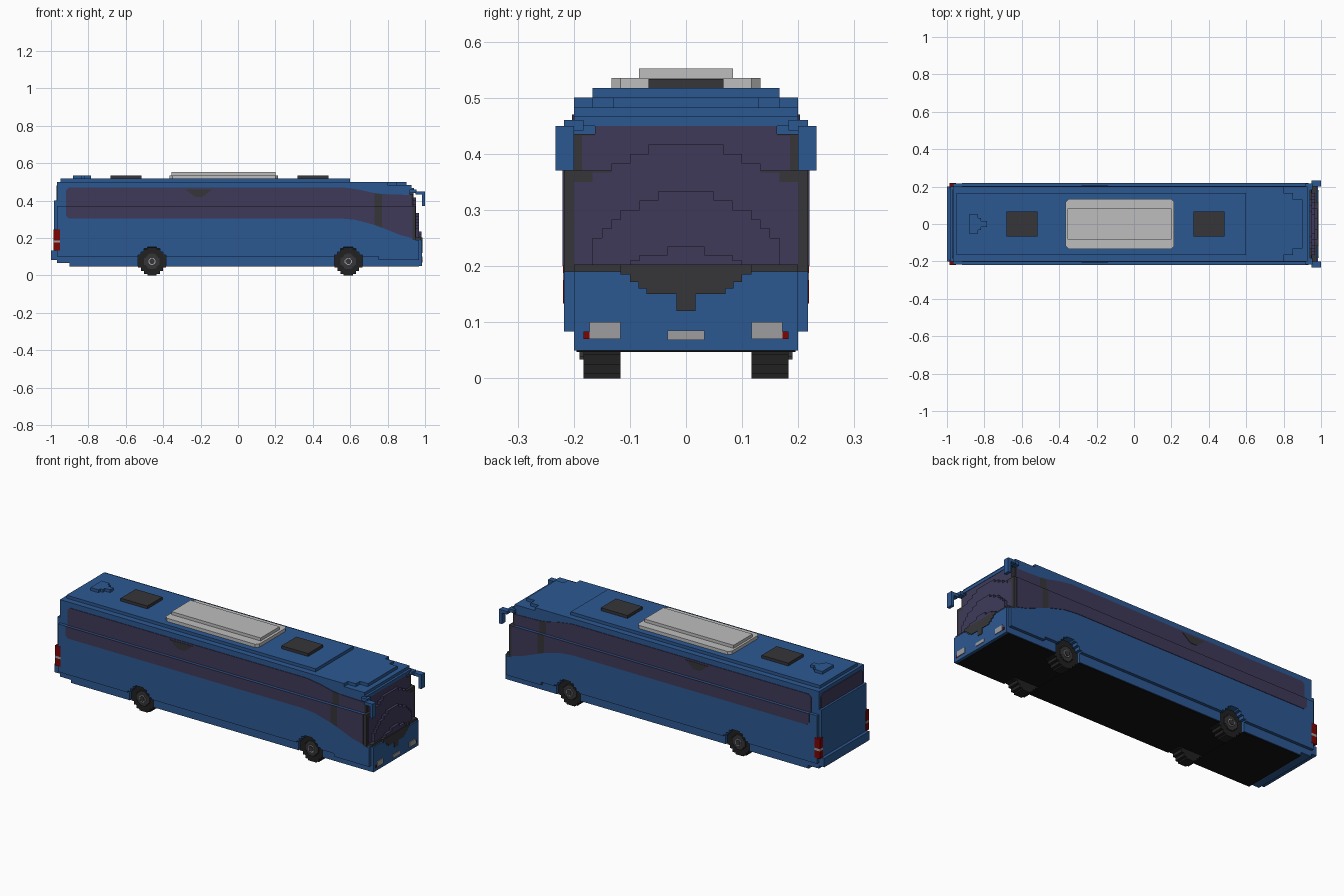
import bpy, bmesh

if "Cube" in bpy.data.objects:
    bpy.data.objects.remove(bpy.data.objects["Cube"], do_unlink=True)


def material(name, rgb):
    lin = [((c / 255 + 0.055) / 1.055) ** 2.4 if c > 10 else c / 255 / 12.92 for c in rgb]
    m = bpy.data.materials.new(name)
    m.use_nodes = True
    m.diffuse_color = (*lin, 1)
    m.node_tree.nodes["Principled BSDF"].inputs["Base Color"].default_value = (*lin, 1)
    return m


BLUE = material("blue paint", (44, 88, 145))
GLASS = material("tinted glass", (62, 58, 90))
GREY = material("dark grey trim", (54, 53, 56))
TYRE = material("tyre rubber", (34, 33, 33))
WHITE = material("light grey plastic", (190, 190, 190))
LAMP = material("lamp grey", (158, 158, 160))
RED = material("tail red", (125, 5, 5))
BLACK = material("underside black", (18, 18, 18))


def prism(name, pts, axis, a, b, mat):
    """Extrude a flat outline along an axis from a to b."""
    place = {"x": lambda u, v, w: (w, u, v),
             "y": lambda u, v, w: (u, w, v),
             "z": lambda u, v, w: (u, v, w)}[axis]
    bm = bmesh.new()
    lo = [bm.verts.new(place(u, v, a)) for u, v in pts]
    hi = [bm.verts.new(place(u, v, b)) for u, v in pts]
    bm.faces.new(lo)
    bm.faces.new(hi)
    n = len(pts)
    for i in range(n):
        j = (i + 1) % n
        bm.faces.new((lo[i], lo[j], hi[j], hi[i]))
    bmesh.ops.recalc_face_normals(bm, faces=bm.faces)
    mesh = bpy.data.meshes.new(name)
    bm.to_mesh(mesh)
    bm.free()
    mesh.materials.append(mat)
    ob = bpy.data.objects.new(name, mesh)
    bpy.context.collection.objects.link(ob)
    return ob


def box(name, x0, x1, y0, y1, z0, z1, mat):
    return prism(name, [(x0, y0), (x1, y0), (x1, y1), (x0, y1)], "z", z0, z1, mat)


def stair(steps, base):
    """Symmetric stepped outline: (half width, top) pairs, widest first."""
    right, z = [], base
    for half, top in steps:
        right += [(half, z), (half, top)]
        z = top
    return right + [(-u, v) for u, v in reversed(right)]


# Wheel outline as a stepped disc
QUARTER = [(0.075, 0.033), (0.058, 0.05), (0.042, 0.067), (0.025, 0.075)]
AXLES = (-0.46, 0.59)


def disc(cx, cz, k=1.0):
    top = stair(QUARTER, 0.0)
    full = [p for p in top if p[1] > 0]
    full += [(-u, -v) for u, v in full]
    return [(cx + u * k, cz + v * k) for u, v in full]


def arch(cx, z0):
    """Wheel opening points from left to right, above z0."""
    pts = [(cx - u, 0.075 + v * 1.03) for u, v in stair(QUARTER, 0.0) if v > 0]
    return [(pts[0][0], z0)] + pts + [(pts[-1][0], z0)]


# Lower body with wheel openings
prism("lower_body", [(0.983, 0.19), (-0.967, 0.19), (-0.967, 0.067), (-0.9, 0.067), (-0.9, 0.05)]
      + arch(AXLES[0], 0.05) + arch(AXLES[1], 0.05) + [(0.983, 0.05)], "y", -0.2, 0.2, BLUE)
prism("side_body", [(0.933, 0.19), (0.933, 0.37), (-0.967, 0.37), (-0.967, 0.1)]
      + arch(AXLES[0], 0.1) + arch(AXLES[1], 0.1)
      + [(0.75, 0.1), (0.75, 0.083), (0.967, 0.083), (0.967, 0.19)], "y", -0.217, 0.217, BLUE)
for cx in AXLES:
    box("wheel_well", cx - 0.08, cx + 0.08, -0.117, 0.117, 0.05, 0.165, BLACK)
for i, (x0, x1) in enumerate([(-0.9, -0.535), (-0.385, 0.515), (0.665, 0.967)]):
    box("underside_panel", x0, x1, -0.195, 0.195, 0.047, 0.052, BLACK)

# Upper body and stepped roof
prism("upper_body", [(-0.967, 0.37), (0.917, 0.37), (0.917, 0.45), (0.94, 0.45), (0.94, 0.467),
                     (0.927, 0.467), (0.927, 0.483), (0.91, 0.483), (-0.967, 0.483)],
      "y", -0.2, 0.2, BLUE)
prism("roof_edge", [(-0.967, -0.2), (0.8, -0.2), (0.8, -0.167), (0.85, -0.167), (0.85, -0.13),
                    (0.9, -0.13), (0.9, 0.13), (0.85, 0.13), (0.85, 0.167), (0.8, 0.167),
                    (0.8, 0.2), (-0.967, 0.2)], "z", 0.483, 0.5, BLUE)
box("roof_panel", -0.95, 0.6, -0.167, 0.167, 0.5, 0.517, BLUE)

# Roof equipment
prism("rear_roof_lump", [(-0.883, -0.05), (-0.833, -0.05), (-0.833, -0.033), (-0.817, -0.033),
                         (-0.817, -0.015), (-0.785, -0.015), (-0.785, 0.015), (-0.817, 0.015),
                         (-0.817, 0.033), (-0.833, 0.033), (-0.833, 0.05), (-0.883, 0.05)],
      "z", 0.517, 0.533, BLUE)
for x in (-0.6, 0.4):
    box("roof_hatch", x - 0.083, x + 0.083, -0.067, 0.067, 0.517, 0.533, GREY)
prism("air_unit_base", [(-0.367, -0.117), (-0.35, -0.133), (0.2, -0.133), (0.215, -0.117),
                        (0.215, 0.117), (0.2, 0.133), (-0.35, 0.133), (-0.367, 0.117)],
      "z", 0.517, 0.535, WHITE)
box("air_unit_top", -0.355, 0.2, -0.084, 0.084, 0.535, 0.552, WHITE)

# Windscreen: grey frame, then stepped glass layers bulging forward
box("windscreen_frame_lower", 0.915, 0.95, -0.217, 0.217, 0.19, 0.37, GREY)
box("windscreen_frame_upper", 0.915, 0.936, -0.2, 0.2, 0.37, 0.435, GREY)
box("windscreen_sill", 0.94, 0.975, -0.2, 0.2, 0.185, 0.203, GREY)
prism("windscreen_back", stair([(0.185, 0.433), (0.162, 0.45)], 0.203), "x", 0.915, 0.938, GLASS)
prism("windscreen_outer", stair([(0.2, 0.35), (0.167, 0.367), (0.133, 0.383), (0.1, 0.4),
                                 (0.067, 0.417)], 0.203), "x", 0.93, 0.952, GLASS)
prism("windscreen_middle", stair([(0.167, 0.25), (0.15, 0.267), (0.133, 0.283), (0.117, 0.3),
                                  (0.083, 0.317), (0.05, 0.333)], 0.203), "x", 0.95, 0.967, GLASS)
prism("windscreen_inner", stair([(0.1, 0.21), (0.083, 0.22), (0.033, 0.235)], 0.203),
      "x", 0.965, 0.982, GLASS)

# Nose details
prism("nose_grille", stair([(0.017, 0.15), (0.07, 0.16), (0.085, 0.172), (0.1, 0.185),
                            (0.117, 0.203)], 0.12), "x", 0.975, 0.986, GREY)
prism("nose_plate", stair([(0.033, 0.085)], 0.068), "x", 0.98, 0.986, LAMP)

for s in (-1, 1):
    def side_plate(name, pts, y, mat, t=0.003):
        prism(name, pts, "y", s * (y - 0.004), s * (y + t), mat)

    # Side glass, lower strip and upper strip
    side_plate("side_window_lower", [(-0.92, 0.37), (-0.92, 0.32), (-0.905, 0.305), (0.55, 0.305),
                                     (0.63, 0.297), (0.73, 0.27), (0.73, 0.37)], 0.217, GLASS)
    side_plate("side_window_upper", [(-0.92, 0.37), (0.73, 0.37), (0.73, 0.44), (0.65, 0.458),
                                     (0.57, 0.47), (-0.905, 0.47), (-0.92, 0.455)], 0.2, GLASS)
    side_plate("door_pillar_lower", [(0.73, 0.37), (0.73, 0.27), (0.77, 0.255), (0.77, 0.37)],
               0.217, GREY)
    side_plate("door_pillar_upper", [(0.73, 0.37), (0.77, 0.37), (0.77, 0.435), (0.73, 0.44)],
               0.2, GREY)
    side_plate("cab_window_lower", [(0.77, 0.37), (0.77, 0.255), (0.87, 0.215), (0.933, 0.2),
                                    (0.933, 0.37)], 0.217, GLASS)
    side_plate("cab_window_upper", [(0.77, 0.37), (0.925, 0.37), (0.925, 0.43), (0.77, 0.435)],
               0.2, GLASS)
    side_plate("window_vent", [(-0.28, 0.46), (-0.25, 0.435), (-0.23, 0.42), (-0.19, 0.42),
                               (-0.17, 0.435), (-0.14, 0.46)], 0.2, GREY, 0.005)

    # Tail lights with a pale band
    for z0, z1, m in ((0.133, 0.175, RED), (0.175, 0.188, LAMP), (0.188, 0.245, RED)):
        y = sorted((s * 0.19, s * 0.219))
        box("tail_light", -0.986, -0.952, *y, z0, z1, m)

    # Headlights and markers
    y = sorted((s * 0.117, s * 0.172))
    box("headlight", 0.98, 0.987, *y, 0.07, 0.1, LAMP)
    y = sorted((s * 0.172, s * 0.183))
    box("headlight_marker", 0.98, 0.986, *y, 0.07, 0.083, RED)

    # Mirror arm and mirror
    y = sorted((s * 0.183, s * 0.217))
    box("mirror_arm_root", 0.917, 0.955, *y, 0.442, 0.46, BLUE)
    y = sorted((s * 0.2, s * 0.233))
    box("mirror_arm", 0.95, 1.0, *y, 0.433, 0.45, BLUE)
    box("mirror", 0.983, 1.0, *y, 0.37, 0.433, BLUE)

    # Wheels
    for cx in AXLES:
        prism("tyre", disc(cx, 0.075), "y", s * 0.117, s * 0.183, TYRE)
        prism("hub", disc(cx, 0.075, 0.55), "y", s * 0.17, s * 0.19, GREY)
        prism("hub_ring", disc(cx, 0.075, 0.26), "y", s * 0.18, s * 0.194, LAMP)
        prism("hub_cap", disc(cx, 0.075, 0.19), "y", s * 0.18, s * 0.198, GREY)

# Rear end
box("rear_panel", -0.983, -0.96, -0.2, 0.2, 0.083, 0.4, BLUE)
box("rear_bumper", -1.0, -0.96, -0.2, 0.2, 0.083, 0.133, BLUE)
prism("rear_window", [(-0.185, 0.4), (0.185, 0.4), (0.185, 0.465), (0.17, 0.48),
                      (-0.17, 0.48), (-0.185, 0.465)], "x", -0.971, -0.963, GLASS)
